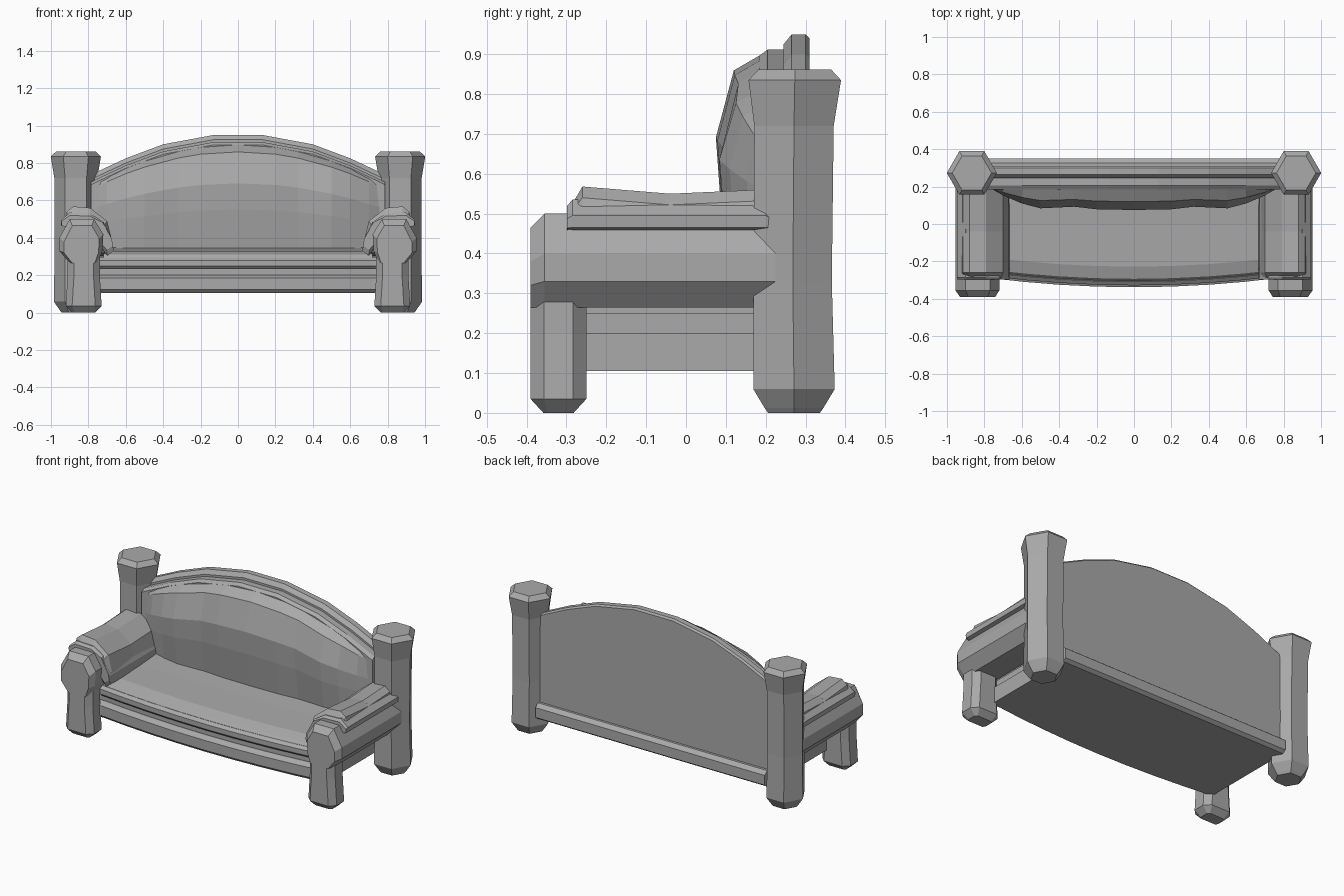
import bpy, bmesh, math
from mathutils import Vector

old = bpy.data.objects.get("Cube")
if old:
    bpy.data.objects.remove(old, do_unlink=True)

grey = bpy.data.materials.new("plain_grey")
grey.use_nodes = True
grey.diffuse_color = (0.4, 0.4, 0.4, 1)
grey.node_tree.nodes["Principled BSDF"].inputs["Base Color"].default_value = (0.4, 0.4, 0.4, 1)


def loft(name, rings):
    """Skin a row of equal-sized closed rings and cap both ends."""
    bm = bmesh.new()
    rows = [[bm.verts.new(p) for p in ring] for ring in rings]
    n = len(rows[0])
    for a, b in zip(rows, rows[1:]):
        for i in range(n):
            j = (i + 1) % n
            bm.faces.new((a[i], a[j], b[j], b[i]))
    bm.faces.new(rows[0])
    bm.faces.new(rows[-1])
    bmesh.ops.recalc_face_normals(bm, faces=bm.faces)
    mesh = bpy.data.meshes.new(name)
    bm.to_mesh(mesh)
    bm.free()
    mesh.materials.append(grey)
    obj = bpy.data.objects.new(name, mesh)
    bpy.context.collection.objects.link(obj)
    return obj


def lerp_table(table, x):
    """Piecewise linear lookup, symmetric in x."""
    x = abs(x)
    for (x0, v0), (x1, v1) in zip(table, table[1:]):
        if x <= x1:
            return v0 + (v1 - v0) * (x - x0) / (x1 - x0)
    return table[-1][1]


def along_x(name, xs, section):
    """Loft the (y, z) sections given by a function of x."""
    cols = [-x for x in reversed(xs) if x] + xs
    return loft(name, [[(x, y, z) for y, z in section(x)] for x in cols])


def along_y(name, side, profile, pivot, stations):
    """Loft an (x, z) profile; each station is y, x scale, z scale, lift."""
    px, pz = pivot
    return loft(name, [[(side * (px + (x - px) * sx), y, pz + (z - pz) * sz + lift)
                        for x, z in profile] for y, sx, sz, lift in stations])


# Arched back panel
ARCH = [(0, .95), (.13, .95), (.4, .90), (.6, .825), (.75, .755), (.82, .72)]


def arch(x):
    return lerp_table(ARCH, x)


def panel(x):
    t = arch(x)
    return [(.31, .15), (.31, t - .01), (.30, t), (.265, t), (.245, t - .025), (.245, .15)]


along_x("back_panel", [.13, .26, .4, .5, .6, .75, .82], panel)


# Back cushion: a thin border and a bulging pillow
def border(x):
    t = arch(x) - .038
    return [(.26, .3), (.26, t), (.205, t), (.185, t - .015), (.185, .3)]


along_x("back_cushion_border", [.13, .4, .6, .72, .785], border)

BULGE = [(0, 1), (.2, .97), (.32, .86), (.5, .93), (.6, .72), (.7, .38), (.76, .1)]


def pillow(x):
    b = lerp_table(BULGE, x)
    t = arch(x) - .05
    low = .32
    side = [(.19, 1), (.12, .93), (.075, .64), (.085, .40), (.12, 0)]
    return [(.22, low), (.22, t)] + [(.2 - b * (.2 - y), low + f * (t - low)) for y, f in side]


along_x("back_cushion", [0, .2, .32, .5, .6, .7, .76], pillow)


# Seat: bowed frame, recessed plinth, cushion border and cushion
def bow(x):
    return -.295 - .043 * max(0, 1 - (x / .72) ** 2)


def frame(x):
    f = bow(x)
    return [(.33, .105), (.35, .12), (.35, .18), (.325, .2),
            (f + .03, .2), (f, .185), (f, .125), (f + .02, .105)]


def plinth(x):
    f = bow(x) + .04
    return [(.25, .19), (.25, .25), (f, .25), (f, .19)]


def seat_border(x):
    f = bow(x) + .01
    return [(.25, .235), (.25, .295), (f + .02, .295), (f, .28), (f, .25), (f + .015, .235)]


def seat_pillow(x):
    f = bow(x) + .025
    return [(.2, .27), (.2, .35), (0, .337), (f + .085, .33), (f + .02, .31), (f, .285), (f, .27)]


STEPS = [0, .2, .4, .58, .72]
along_x("seat_frame", STEPS + [.78], frame)
along_x("seat_plinth", STEPS + [.76], plinth)
along_x("seat_cushion_border", STEPS + [.74], seat_border)
along_x("seat_cushion", STEPS, seat_pillow)

# Arm profiles (x, z)
ARM = [(.955, .40), (.955, .33), (.90, .265), (.75, .265), (.725, .33), (.72, .42), (.77, .50), (.90, .50)]
PAD_EDGE = [(.945, .465), (.947, .495), (.90, .535), (.79, .53), (.72, .485),
            (.672, .38), (.665, .33), (.70, .305), (.78, .42)]
PAD = [(.93, .48), (.915, .54), (.88, .568), (.79, .56), (.70, .49), (.675, .39),
       (.685, .32), (.76, .32), (.82, .46)]

for side, label in ((1, "left"), (-1, "right")):
    # Hexagonal back post with a flared head
    post = []
    for z, r, dy in ((0, .075, 0), (.012, .085, 0), (.06, .118, 0), (.33, .113, -.003),
                     (.72, .115, 0), (.835, .134, .002), (.862, .105, .002)):
        post.append([(side * (.867 + r * math.cos(k * math.pi / 3)),
                      .271 + dy + r * math.sin(k * math.pi / 3), z) for k in range(6)])
    loft(label + "_back_post", post)

    # Front leg with chamfered corners
    leg = []
    for z, hx, hy, c in ((0, .06, .038, .012), (.035, .096, .07, .034),
                         (.2, .086, .07, .034), (.30, .086, .07, .034)):
        pts = [(hx, hy - c), (hx - c, hy), (c - hx, hy), (-hx, hy - c),
               (-hx, c - hy), (c - hx, -hy), (hx - c, -hy), (hx, c - hy)]
        leg.append([(side * (.825 + x), -.32 + y, z) for x, y in pts])
    loft(label + "_front_leg", leg)

    # Arm and its draped padding
    along_y(label + "_arm", side, ARM, (.83, .265),
            [(-.39, .80, .85, 0), (-.355, 1, 1, 0), (.26, 1, 1, 0)])
    along_y(label + "_arm_pad_border", side, PAD_EDGE, (.82, .46),
            [(-.298, .98, .8, 0), (-.285, 1, 1, 0), (.2, 1, 1, 0), (.215, .98, .8, 0)])
    along_y(label + "_arm_pad", side, PAD, (.82, .44),
            [(-.29, .9, .6, 0), (-.26, 1, 1, 0), (-.04, 1, 1, -.018),
             (.185, 1, 1, -.008), (.21, .92, .65, 0)])
